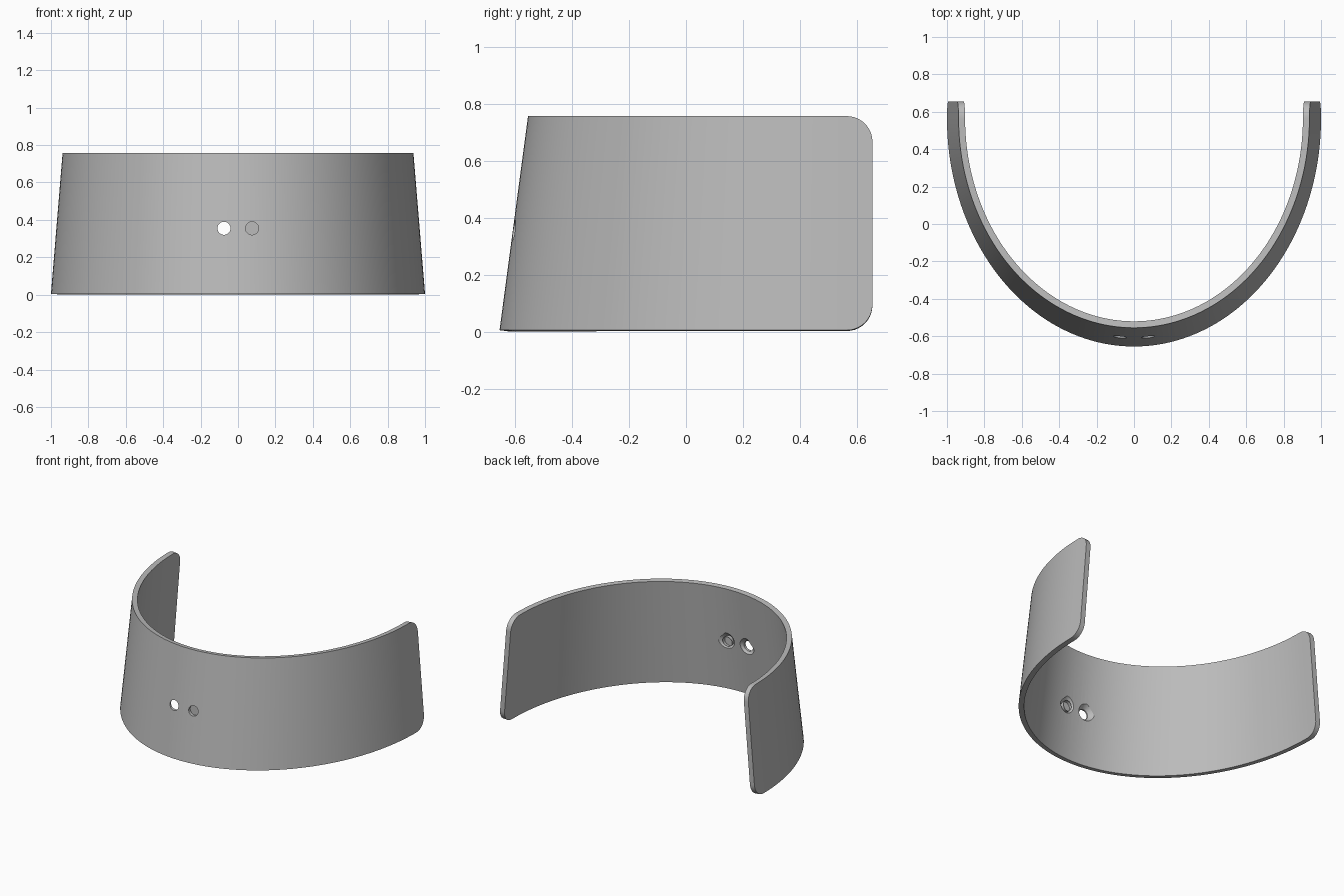
import bpy, bmesh, math
from mathutils import Matrix

if "Cube" in bpy.data.objects:
    bpy.data.objects.remove(bpy.data.objects["Cube"])

BOTTOM, TOP = 0.005, 0.757      # outer edge heights
CENTRE, END = 0.565, 0.655      # y where the arc ends, y of the tips
RADIUS = END - CENTRE           # corner rounding of the tips
THICK = 0.035

grey = bpy.data.materials.new("plain grey")
grey.use_nodes = True
colour = (0.5, 0.5, 0.5, 1)
grey.diffuse_color = colour
grey.node_tree.nodes["Principled BSDF"].inputs["Base Color"].default_value = colour


def taper(z):
    """Half width and front reach of the outer wall at height z."""
    f = (z - BOTTOM) / (TOP - BOTTOM)
    return 1 - 0.062 * f, 0.655 - 0.1 * f + CENTRE


def arc_column(t):
    column = []
    for z in (BOTTOM, TOP):
        a, b = taper(z)
        column.append((a * math.sin(t), CENTRE - b * math.cos(t), z))
    return column


def tip_column(side, t):
    """Straight end of the wall with rounded upper and lower corners."""
    inset = RADIUS * (1 - math.cos(t))
    y = CENTRE + RADIUS * math.sin(t)
    return [(side * taper(z)[0], y, z) for z in (BOTTOM + inset, TOP - inset)]


# Tapered wall as a sheet, thickened inwards
ARC, CORNER = 96, 10
quarter = math.pi / 2
columns = [tip_column(-1, quarter * i / CORNER) for i in range(CORNER, 0, -1)]
columns += [arc_column(-quarter + math.pi * i / ARC) for i in range(ARC + 1)]
columns += [tip_column(1, quarter * i / CORNER) for i in range(1, CORNER + 1)]

bm = bmesh.new()
rows = [[bm.verts.new(p) for p in c] for c in columns]
for a, b in zip(rows, rows[1:]):
    bm.faces.new((a[0], b[0], b[1], a[1]))
mesh = bpy.data.meshes.new("cuff_band")
bm.to_mesh(mesh)
bm.free()
band = bpy.data.objects.new("cuff_band", mesh)
bpy.context.collection.objects.link(band)
mesh.materials.append(grey)
solid = band.modifiers.new("thickness", 'SOLIDIFY')
solid.thickness = THICK
solid.offset = -1
solid.use_even_offset = True


# Two front holes, wider on the inside
def hole_cutter(x):
    cut = bmesh.new()
    for r1, r2, y, depth in ((0.035, 0.035, -0.6, 0.2), (0.035, 0.065, -0.575, 0.03)):
        place = Matrix.Translation((x, y, 0.355)) @ Matrix.Rotation(-quarter, 4, 'X')
        bmesh.ops.create_cone(cut, cap_ends=True, segments=32, radius1=r1,
                              radius2=r2, depth=depth, matrix=place)
    data = bpy.data.meshes.new("hole_cutter")
    cut.to_mesh(data)
    cut.free()
    data.materials.append(grey)
    cutter = bpy.data.objects.new("hole_cutter", data)
    bpy.context.collection.objects.link(cutter)
    cutter.hide_render = True
    return cutter


cutters = [hole_cutter(x) for x in (-0.075, 0.075)]
for cutter in cutters:
    mod = band.modifiers.new("hole", 'BOOLEAN')
    mod.operation = 'DIFFERENCE'
    mod.solver = 'EXACT'
    mod.use_self = True
    mod.object = cutter

# Apply everything and shade smoothly with crisp edges
bpy.context.view_layer.objects.active = band
band.select_set(True)
for mod in list(band.modifiers):
    bpy.ops.object.modifier_apply(modifier=mod.name)
for cutter in cutters:
    bpy.data.objects.remove(cutter)
bpy.ops.object.shade_smooth_by_angle(angle=math.radians(30))
